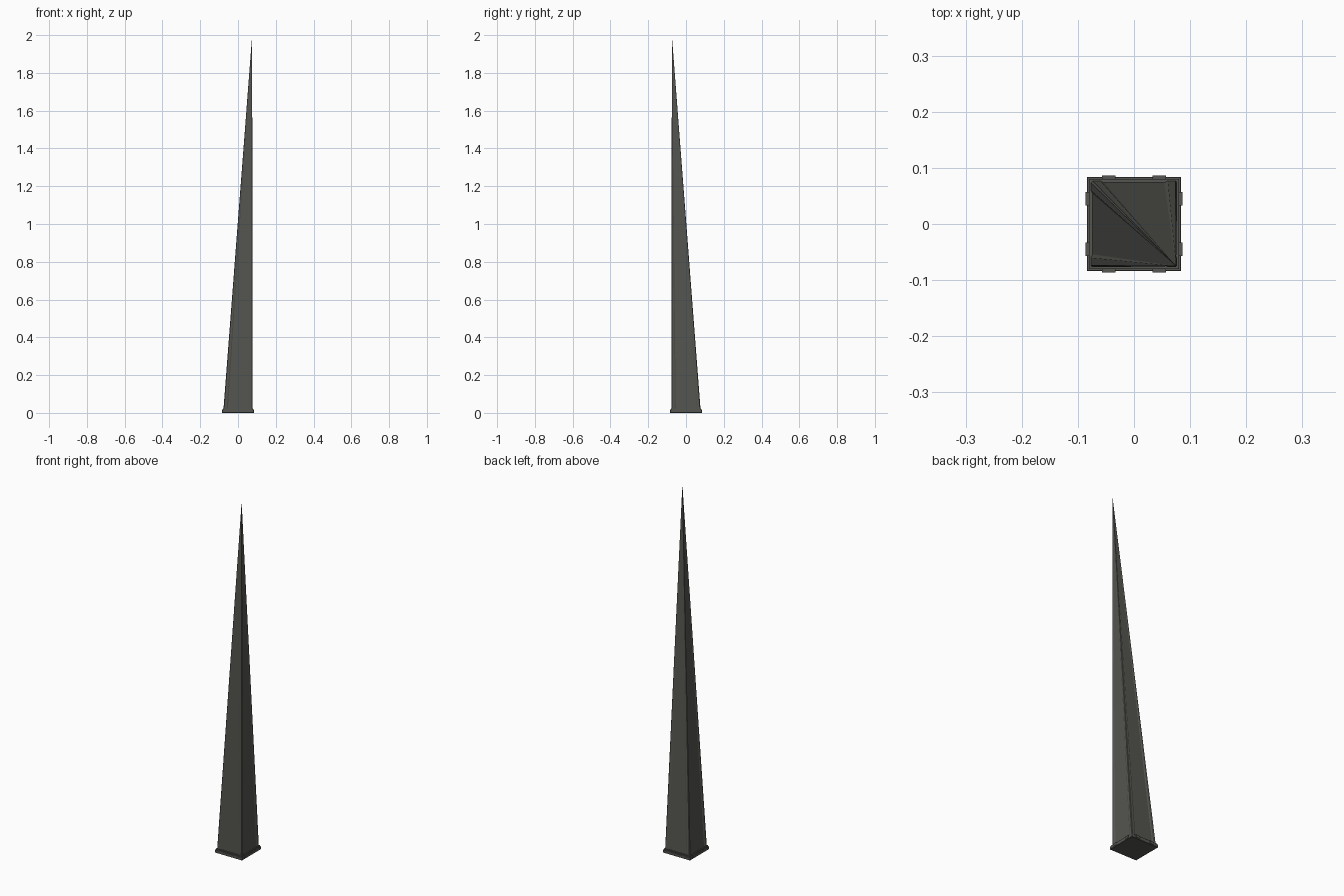
import bpy, bmesh, math
from mathutils import Vector

if "Cube" in bpy.data.objects:
    bpy.data.objects.remove(bpy.data.objects["Cube"])


def material(name, rgb):
    m = bpy.data.materials.new(name)
    m.diffuse_color = (*rgb, 1)
    m.use_nodes = True
    m.node_tree.nodes["Principled BSDF"].inputs["Base Color"].default_value = m.diffuse_color
    return m


stone = material("dark grey", (0.09, 0.09, 0.08))


def finish(name, bm, mat):
    bmesh.ops.recalc_face_normals(bm, faces=bm.faces[:])
    mesh = bpy.data.meshes.new(name)
    bm.to_mesh(mesh)
    bm.free()
    mesh.materials.append(mat)
    ob = bpy.data.objects.new(name, mesh)
    bpy.context.collection.objects.link(ob)
    return ob


def box(name, size, loc, mat, bevel=0.0):
    bm = bmesh.new()
    bmesh.ops.create_cube(bm, size=1)
    for v in bm.verts:
        v.co = Vector([c * s for c, s in zip(v.co, size)]) + Vector(loc)
    ob = finish(name, bm, mat)
    if bevel:
        mod = ob.modifiers.new("bevel", 'BEVEL')
        mod.width, mod.segments = bevel, 1
    return ob


# Slanted spike: square section with corner ribs and shallow recessed faces,
# tapering to a point above the front right corner
half, apex, z0 = 0.077, Vector((0.075, -0.075, 2.0)), 0.018
quarter = [(half, -0.060), (half - 0.003, -0.054), (half - 0.003, 0.054),
           (half, 0.060), (half, half - 0.003), (half - 0.003, half)]
section = []
for i in range(4):
    c, s = round(math.cos(i * math.pi / 2)), round(math.sin(i * math.pi / 2))
    section += [Vector((x * c - y * s, x * s + y * c, z0)) for x, y in quarter]

bm = bmesh.new()
rings = []
for t in (0, 0.25, 0.5, 0.75, 0.998):
    rings.append([bm.verts.new(p.lerp(apex, t)) for p in section])
n = len(section)
for a, b in zip(rings, rings[1:]):
    for i in range(n):
        bm.faces.new((a[i], a[(i + 1) % n], b[(i + 1) % n], b[i]))
tip = bm.verts.new(apex)
for i in range(n):
    bm.faces.new((rings[-1][i], rings[-1][(i + 1) % n], tip))
bm.faces.new(rings[0][::-1])
spike = finish("spike", bm, stone)
bpy.context.view_layer.objects.active = spike
spike.select_set(True)
bpy.ops.object.shade_smooth_by_angle(angle=math.radians(25))

# Base plate and the thin collar above it
box("base_plate", (0.168, 0.168, 0.016), (0, 0, 0.008), stone, 0.001)
box("collar", (0.160, 0.160, 0.006), (0, 0, 0.019), stone)

# Two clips on each side of the base
for side in (-1, 1):
    for offset in (-0.045, 0.045):
        box("clip_x", (0.009, 0.024, 0.014), (side * 0.0815, offset, 0.012), stone)
        box("clip_y", (0.024, 0.009, 0.014), (offset, side * 0.0815, 0.012), stone)
